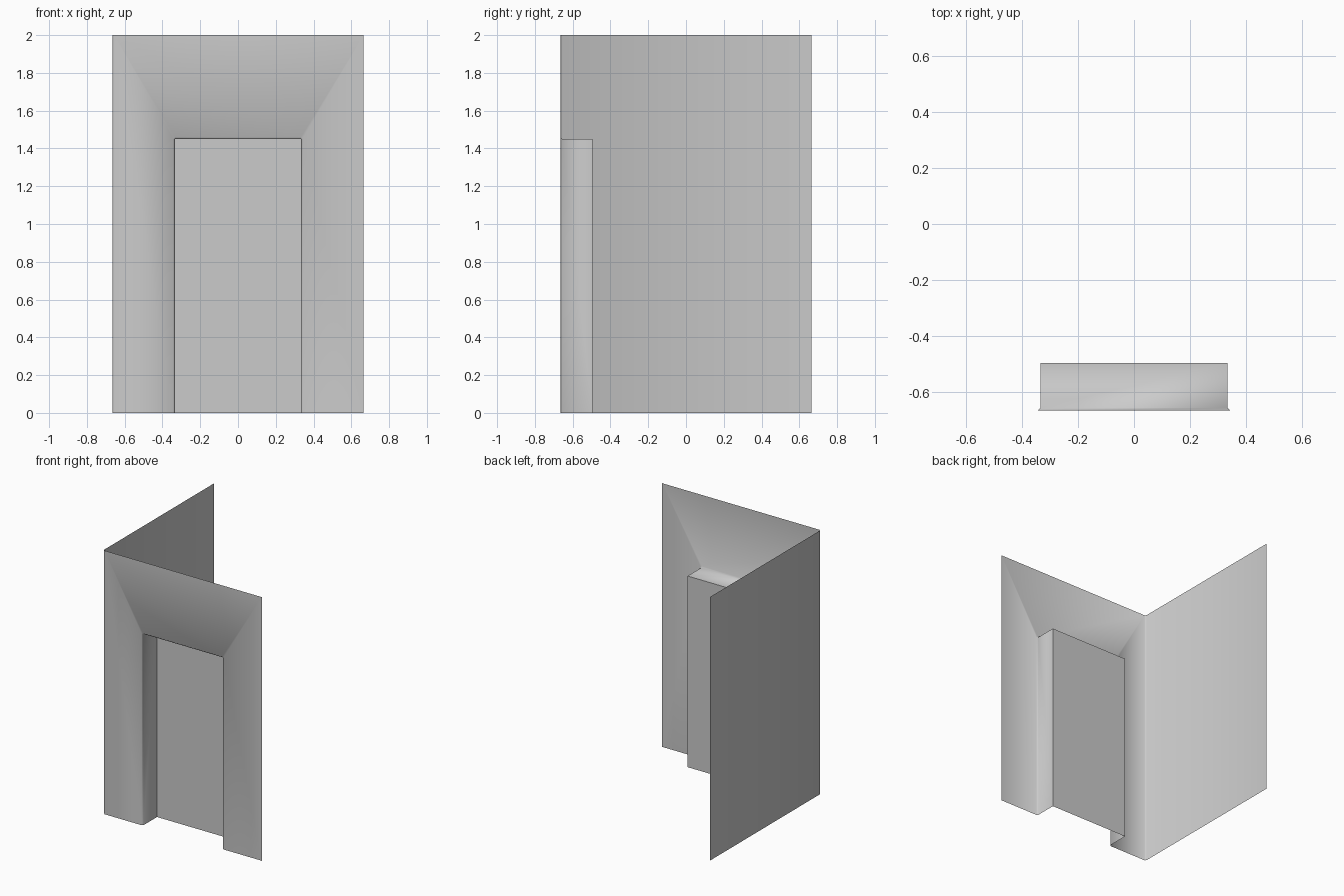
import bpy, bmesh, math

cube = bpy.data.objects.get("Cube")
if cube:
    bpy.data.objects.remove(cube, do_unlink=True)

HALF, HEIGHT = 0.665, 2.0      # wall footprint and height
DOOR, LINTEL = 0.333, 1.45     # recess half width and height
BACK, EASE = -0.495, 0.01      # recess back plane and eased edge size

grey = bpy.data.materials.new("plaster_grey")
grey.use_nodes = True
colour = (0.6, 0.6, 0.6, 1)
grey.diffuse_color = colour
grey.node_tree.nodes["Principled BSDF"].inputs["Base Color"].default_value = colour


def make_object(name, bm):
    bmesh.ops.remove_doubles(bm, verts=bm.verts[:], dist=0.0001)
    mesh = bpy.data.meshes.new(name)
    bm.to_mesh(mesh)
    bm.free()
    mesh.materials.append(grey)
    obj = bpy.data.objects.new(name, mesh)
    bpy.context.collection.objects.link(obj)
    bpy.ops.object.select_all(action="DESELECT")
    obj.select_set(True)
    bpy.context.view_layer.objects.active = obj
    bpy.ops.object.shade_smooth_by_angle(angle=math.radians(60))
    return obj


def face(bm, points):
    return bm.faces.new([bm.verts.new(p) for p in points])


def opening(y, ease):
    """Doorway outline from bottom left, over the top, to bottom right."""
    w, t = DOOR + ease, LINTEL + ease
    half = [(-w, 0), (-w, LINTEL), (-DOOR, t)]
    return [(x, y, z) for x, z in half + [(-x, z) for x, z in reversed(half)]]


# Corner walls with an eased outer corner and a doorway opening
bm = bmesh.new()
outer = opening(-HALF, EASE)
left = -HALF + EASE
a, b = outer[:3], outer[3:]
face(bm, [(left, -HALF, 0), *a[:2], a[2], (left, -HALF, HEIGHT)])
face(bm, [(left, -HALF, HEIGHT), a[2], b[0], (HALF, -HALF, HEIGHT)])
face(bm, [(HALF, -HALF, HEIGHT), *b, (HALF, -HALF, 0)])
plan = [(-HALF, HALF), (-HALF, -HALF + EASE), (left, -HALF)]
for p, q in zip(plan, plan[1:]):
    face(bm, [(*p, 0), (*q, 0), (*q, HEIGHT), (*p, HEIGHT)])

# Eased door edge and the reveal running to the back of the recess
rings = [outer, opening(-HALF + EASE, 0), opening(BACK, 0)]
for front, back in zip(rings, rings[1:]):
    for i in range(len(front) - 1):
        quad = [front[i], back[i], back[i + 1], front[i + 1]]
        points = list(dict.fromkeys(quad))
        if len(points) > 2:
            face(bm, points)
make_object("corner_wall_with_recess", bm)

# Flat panel closing the recess
bm = bmesh.new()
face(bm, [(-DOOR, BACK, 0), (DOOR, BACK, 0), (DOOR, BACK, LINTEL), (-DOOR, BACK, LINTEL)])
make_object("door_panel", bm)
